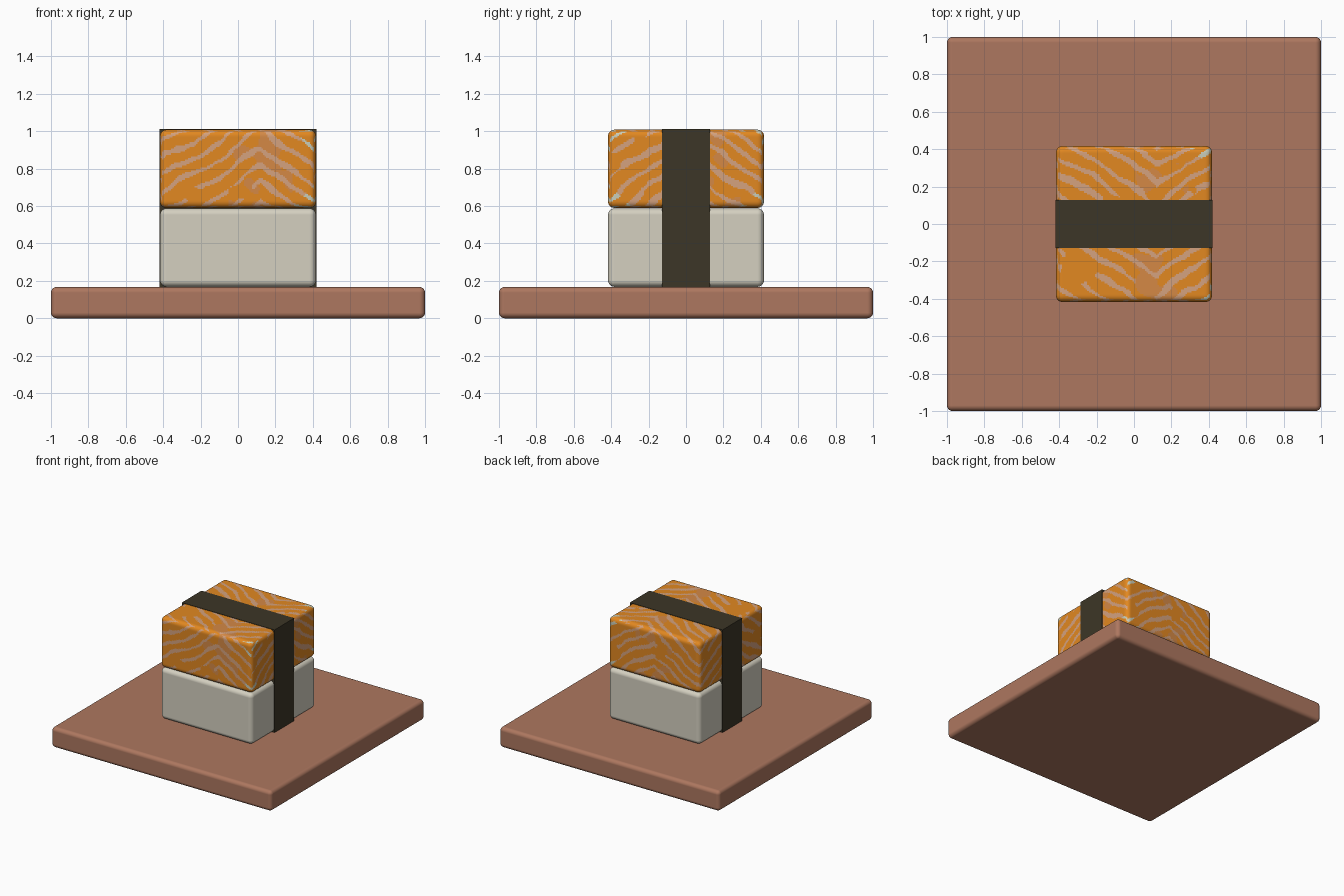
import bpy, bmesh, math
from mathutils import Vector, noise

if "Cube" in bpy.data.objects:
    bpy.data.objects.remove(bpy.data.objects["Cube"])


def material(name, rgb):
    m = bpy.data.materials.new(name)
    m.diffuse_color = (*rgb, 1.0)
    m.use_nodes = True
    m.node_tree.nodes["Principled BSDF"].inputs["Base Color"].default_value = m.diffuse_color
    return m


WOOD = material("brown_wood", (0.42, 0.185, 0.115))
RICE = material("rice_white", (0.66, 0.63, 0.53))
SEAWEED = material("dark_seaweed", (0.046, 0.037, 0.020))
SALMON = [material("salmon_orange", (0.76, 0.246, 0.015)),
          material("fat_pink", (0.66, 0.36, 0.21)),
          material("soft_orange", (0.66, 0.25, 0.06)),
          material("pale_fat", (0.58, 0.61, 0.49))]


def box(name, lo, hi, mat, bevel=0.0):
    lo, hi = Vector(lo), Vector(hi)
    bpy.ops.mesh.primitive_cube_add(size=1, location=(lo + hi) / 2)
    ob = bpy.context.object
    ob.name = name
    ob.scale = hi - lo
    bpy.ops.object.transform_apply(location=False, rotation=False, scale=True)
    ob.data.materials.append(mat)
    if bevel:
        mod = ob.modifiers.new("round_edges", "BEVEL")
        mod.width, mod.segments = bevel, 5
        mod.harden_normals = True
        bpy.ops.object.shade_smooth_by_angle(angle=math.radians(40))
    return ob


# serving board, rice block and seaweed strap
box("serving_board", (-1, -1, 0), (1, 1, 0.167), WOOD, 0.03)
box("rice_block", (-0.417, -0.417, 0.168), (0.417, 0.417, 0.588), RICE, 0.035)
box("seaweed_strap", (-0.421, -0.127, 0.167), (0.421, 0.127, 1.011), SEAWEED)

# salmon block: dense rounded box so the fat lines can be picked out by face
HALF, Z0, Z1, R = 0.417, 0.59, 1.008, 0.035
ZC, HZ = (Z0 + Z1) / 2, (Z1 - Z0) / 2
bm = bmesh.new()


def side(origin, u, v, nu, nv):
    grid = [[bm.verts.new(origin + u * (i / nu) + v * (j / nv))
             for j in range(nv + 1)] for i in range(nu + 1)]
    for i in range(nu):
        for j in range(nv):
            bm.faces.new((grid[i][j], grid[i + 1][j],
                          grid[i + 1][j + 1], grid[i][j + 1]))


X, Y, Z = Vector((2 * HALF, 0, 0)), Vector((0, 2 * HALF, 0)), Vector((0, 0, 2 * HZ))
A = Vector((-HALF, -HALF, -HZ))
N, M = 100, 50
side(A, X, Z, N, M)
side(A + Y, Z, X, M, N)
side(A, Z, Y, M, N)
side(A + X, Y, Z, N, M)
side(A, Y, X, N, N)
side(A + Z, X, Y, N, N)
bmesh.ops.remove_doubles(bm, verts=bm.verts, dist=0.001)


def fat_line(p, n):
    """Chevron fat lines: peaked on the sides, V shaped on top."""
    ax = max(range(3), key=lambda k: abs(n[k]))
    if ax == 2:
        u, h, sign = p.x, p.y, -1
    elif ax == 1:
        u, h, sign = p.x, p.z, 1
    else:
        u, h, sign = p.y, p.z, 1
    apex = 0.12 if (ax == 2 or n[ax] * (-1 if ax == 1 else 1) > 0) else 0.0
    d = abs(u - apex)
    seed = Vector((ax * 7.3, n[ax] * 3.1, 1.7))
    q = Vector((u, h, 0))
    wob = noise.noise(q * 5 + seed) * 0.045 + noise.noise(q * 17 + seed) * 0.012
    t = ((h + sign * 0.68 * d + wob) / 0.098) % 1.0
    width = 0.30 + 0.20 * noise.noise(q * 8 + seed * 2)
    corner = max(abs(p.x), abs(p.y)) > 0.36 and p.x > 0.3
    if t < width and noise.noise(q * 6 - seed) > -0.42:
        near = (HALF - abs(p.x)) + (HALF - abs(p.y)) + (HZ - abs(p.z))
        return 3 if corner and near < 0.13 else 1
    # softer blotches along the chevron spine
    if d < 0.17 and noise.noise(q * 9 + seed * 3) > 0.02 + d * 1.5:
        return 2
    return 0


bm.normal_update()
for f in bm.faces:
    f.material_index = fat_line(f.calc_center_median(), f.normal)
    f.smooth = True
inner = Vector((HALF - R, HALF - R, HZ - R))
for v in bm.verts:
    c = Vector([max(-inner[k], min(inner[k], v.co[k])) for k in range(3)])
    v.co = c + (v.co - c).normalized() * R
bmesh.ops.recalc_face_normals(bm, faces=bm.faces)
mesh = bpy.data.meshes.new("salmon_block")
bm.to_mesh(mesh)
bm.free()
for m in SALMON:
    mesh.materials.append(m)
salmon = bpy.data.objects.new("salmon_block", mesh)
salmon.location.z = ZC
bpy.context.collection.objects.link(salmon)
